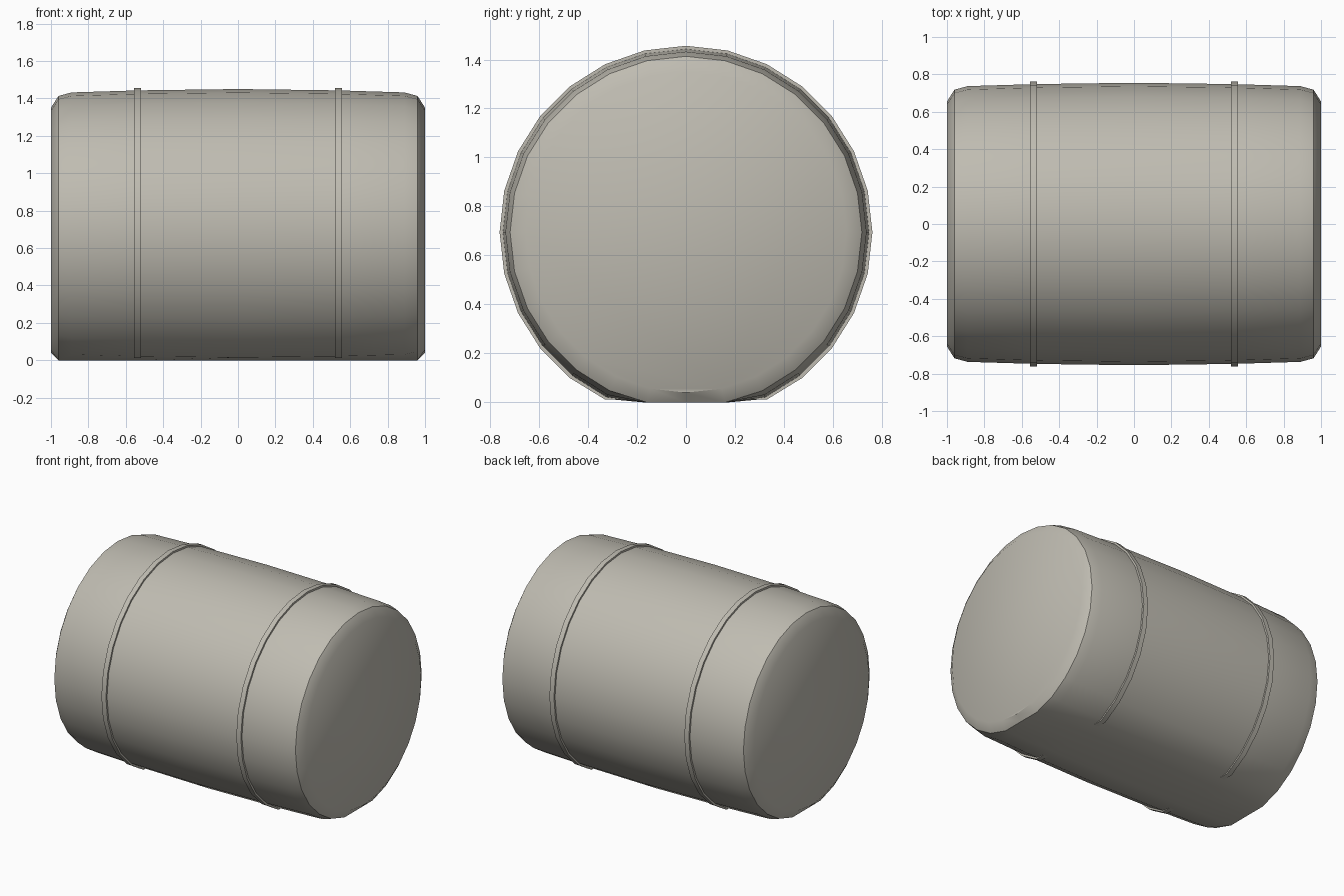
import bpy, bmesh, math

if "Cube" in bpy.data.objects:
    bpy.data.objects.remove(bpy.data.objects["Cube"])

SIDES = 28
AXIS_Z = 0.695  # height of the barrel's axis

mat = bpy.data.materials.new("warm grey")
mat.diffuse_color = (0.52, 0.50, 0.44, 1)
mat.use_nodes = True
mat.node_tree.nodes["Principled BSDF"].inputs["Base Color"].default_value = mat.diffuse_color


def lathe(name, profile, floor, closed=False):
    """Revolve (x, radius) points about the x axis, flattened at floor height."""
    bm = bmesh.new()
    rings = []
    for x, r in profile:
        ring = []
        for i in range(SIDES):
            a = 2 * math.pi * i / SIDES
            z = max(floor, AXIS_Z + r * math.cos(a))
            ring.append(bm.verts.new((x, r * math.sin(a), z)))
        rings.append(ring)
    pairs = list(zip(rings, rings[1:]))
    if closed:
        pairs.append((rings[-1], rings[0]))
    else:
        bm.faces.new(rings[0])
        bm.faces.new(rings[-1])
    for a, b in pairs:
        for i in range(SIDES):
            j = (i + 1) % SIDES
            bm.faces.new((a[i], a[j], b[j], b[i]))
    bmesh.ops.recalc_face_normals(bm, faces=bm.faces)
    me = bpy.data.meshes.new(name)
    bm.to_mesh(me)
    bm.free()
    me.materials.append(mat)
    ob = bpy.data.objects.new(name, me)
    bpy.context.collection.objects.link(ob)
    bpy.ops.object.select_all(action='DESELECT')
    ob.select_set(True)
    bpy.context.view_layer.objects.active = ob
    bpy.ops.object.shade_smooth_by_angle(angle=math.radians(38))
    return ob


# Barrel body: slightly bulging with chamfered ends and a flat underside
half = [(1.0, 0.655), (0.96, 0.718), (0.89, 0.737), (0.53, 0.748)]
body = [(-x, r) for x, r in half] + [(0, 0.755)] + half[::-1]
lathe("barrel_body", body, 0.0)

# Two thin hoops around the body
for side, name in ((-1, "left_hoop"), (1, "right_hoop")):
    x0, x1 = side * 0.537 - 0.018, side * 0.537 + 0.018
    lathe(name, [(x0, 0.735), (x0, 0.761), (x1, 0.761), (x1, 0.735)], 0.012, closed=True)
